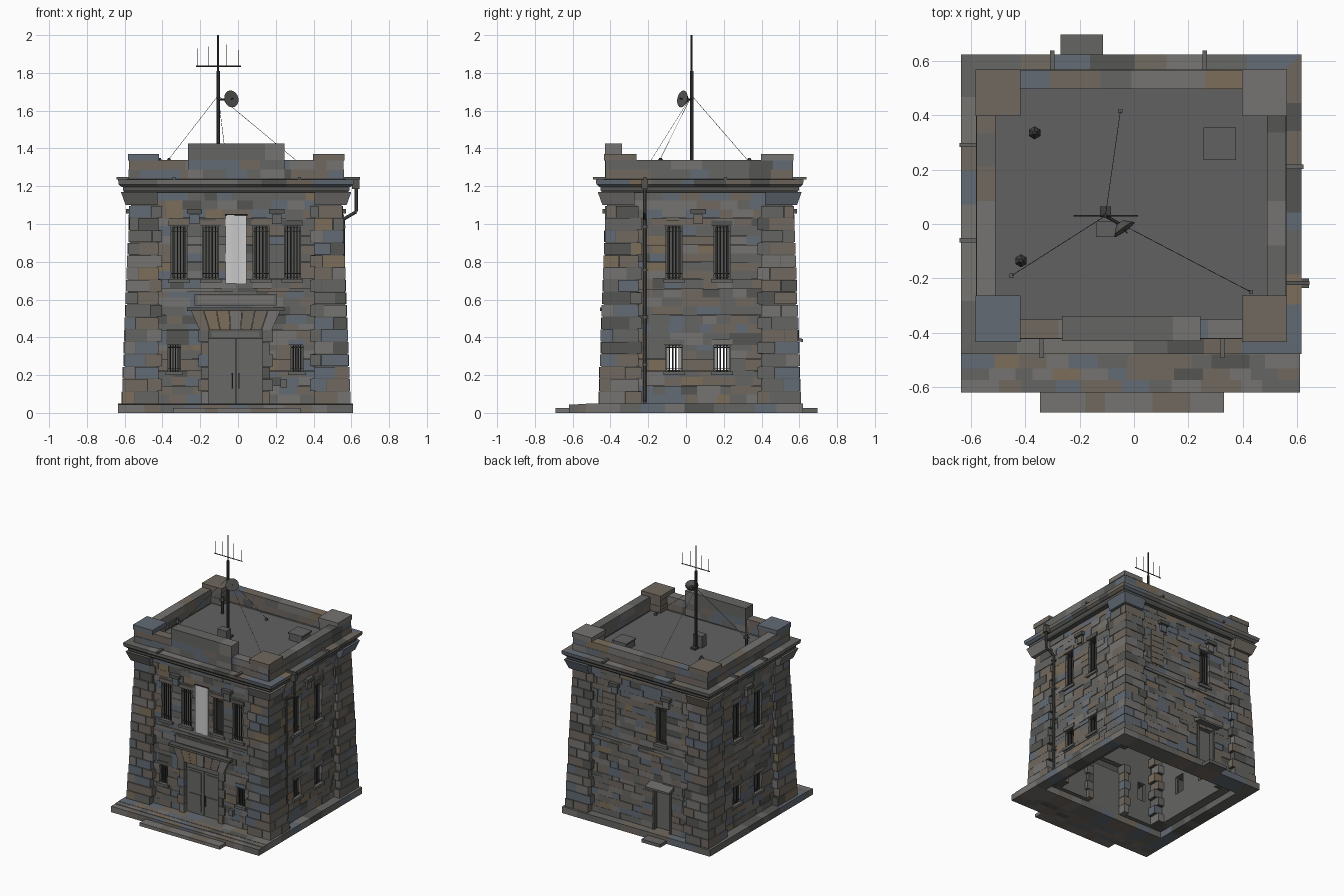
import bpy, bmesh, math, random
from mathutils import Vector, Matrix

if "Cube" in bpy.data.objects:
    bpy.data.objects.remove(bpy.data.objects["Cube"])
random.seed(7)

MATS = []
for n, c in [("grey_stone", (.13, .13, .125)), ("warm_stone", (.16, .14, .115)), ("slate_stone", (.125, .145, .175)),
             ("dark_stone", (.09, .09, .085)), ("pale_stone", (.18, .175, .165)), ("tan_stone", (.2, .155, .105)),
             ("roof_felt", (.12, .12, .12)), ("dark_metal", (.05, .05, .052)), ("door_paint", (.14, .14, .135)),
             ("cloth", (.75, .75, .74))]:
    m = bpy.data.materials.new(n)
    m.diffuse_color = (*c, 1)
    m.use_nodes = True
    m.node_tree.nodes["Principled BSDF"].inputs["Base Color"].default_value = m.diffuse_color
    MATS.append(m)
ROOF, METAL, DOOR, CLOTH = 6, 7, 8, 9


def stone():
    return random.choices(range(6), (6, 5, 4, 2, 4, 1))[0]


class Part:
    """Collects solids in one bmesh, then makes a named object."""
    def __init__(self, name):
        self.name, self.bm = name, bmesh.new()

    def prism(self, a, b, mat=None):
        # solid between two matching outlines
        mat = stone() if mat is None else mat
        va, vb = [self.bm.verts.new(p) for p in a], [self.bm.verts.new(p) for p in b]
        n = len(a)
        fs = [self.bm.faces.new(va[::-1]), self.bm.faces.new(vb)]
        fs += [self.bm.faces.new((va[i], va[(i + 1) % n], vb[(i + 1) % n], vb[i])) for i in range(n)]
        for f in fs:
            f.material_index = mat

    def box(self, x0, x1, y0, y1, z0, z1, mat=None):
        r = [(x0, y0), (x1, y0), (x1, y1), (x0, y1)]
        self.prism([(*p, z0) for p in r], [(*p, z1) for p in r], mat)

    def tube(self, p, q, r, r2=None, n=8, mat=METAL):
        p, q = Vector(p), Vector(q)
        d = q - p
        M = Matrix.Translation((p + q) / 2) @ d.to_track_quat('Z', 'Y').to_matrix().to_4x4()
        vs = bmesh.ops.create_cone(self.bm, cap_ends=True, segments=n, radius1=r,
                                   radius2=r if r2 is None else r2, depth=d.length, matrix=M)["verts"]
        for f in {f for v in vs for f in v.link_faces}:
            f.material_index = mat

    def done(self):
        bmesh.ops.recalc_face_normals(self.bm, faces=self.bm.faces)
        me = bpy.data.meshes.new(self.name)
        self.bm.to_mesh(me)
        self.bm.free()
        for m in MATS:
            me.materials.append(m)
        bpy.context.collection.objects.link(bpy.data.objects.new(self.name, me))


def place(side, u, d, z):
    # wall coordinates: along the wall, outward, up
    return {"front": (u, -.41 - d, z), "back": (u, .555 + d, z),
            "right": (.54 + d, u, z), "left": (-.56 - d, u, z)}[side]


def wbox(part, side, u0, u1, d0, d1, z0, z1, mat=None):
    a, b = place(side, u0, d0, z0), place(side, u1, d1, z1)
    lo, hi = [min(p) for p in zip(a, b)], [max(p) for p in zip(a, b)]
    part.box(lo[0], hi[0], lo[1], hi[1], lo[2], hi[2], mat)


def course(a, b, size):
    # cut a run into stones of uneven length
    n = max(1, round((b - a) / size))
    cuts = [a] + [a + (b - a) * (i + random.uniform(-.25, .25)) / n for i in range(1, n)] + [b]
    return list(zip(cuts, cuts[1:]))


# walls: openings per side as (u0, u1, z0, z1)
side_open = [(u, u + .085, z0, z1) for u in (-.105, .148) for z0, z1 in ((.71, .99), (.22, .36))]
openings = {"front": [(u, u + .085, .71, .99) for u in (-.355, -.187, .08, .245)]
            + [(-.37, -.305, .22, .36), (.28, .345, .22, .36)],
            "right": side_open, "left": side_open, "back": [(-.225, -.14, .71, .99)]}
doors = {"front": (-.16, .135, .05, .44), "back": (-.26, -.12, .05, .36)}
for side, wins in openings.items():
    holes = wins + ([doors[side]] if side in doors else [])
    u0, u1 = (-.45, .43) if side in ("front", "back") else (-.285, .43)
    # backing slab with openings
    core = Part(side + "_wall_core")
    us = sorted({u0, u1, *[h[0] for h in holes], *[h[1] for h in holes]})
    zs = sorted({.05, 1.18, *[h[2] for h in holes], *[h[3] for h in holes]})
    for a, b in zip(us, us[1:]):
        for c, d in zip(zs, zs[1:]):
            if not any(h[0] < (a + b) / 2 < h[1] and h[2] < (c + d) / 2 < h[3] for h in holes):
                wbox(core, side, a, b, -.09, -.006, c, d, 0)
    core.done()
    # facing stones
    face = Part(side + "_wall_stones")
    rows = [.05 + .0467 * i for i in range(25)]
    for e in {v for h in holes for v in h[2:]}:
        rows[min(range(25), key=lambda i: abs(rows[i] - e))] = e
    for c, d in zip(rows, rows[1:]):
        runs, cur = [], u0
        for h in sorted(h for h in holes if h[2] < (c + d) / 2 < h[3]):
            runs.append((cur, h[0]))
            cur = h[1]
        for a, b in runs + [(cur, u1)]:
            for s, t in course(a, b, .09):
                wbox(face, side, s, t, -.02, random.uniform(0, .006), c + .0005, d - .0005)
    face.done()
    # window frames, sills, lintels, bars and upper panes
    win = Part(side + "_windows")
    for a, b, c, d in wins:
        for s, t, lo, hi in ((a, a + .008, c, d), (b - .008, b, c, d), (a, b, c, c + .008), (a, b, d - .008, d)):
            wbox(win, side, s, t, -.07, -.015, lo, hi, 3)
        wbox(win, side, a - .015, b + .015, -.03, .018, c - .02, c, 0)
        wbox(win, side, a - .012, b + .012, -.03, .01, d, d + .028)
        if c > .5:
            wbox(win, side, a, b, -.06, -.05, c, d, 3)
        for i in range(1, 5):
            u = a + (b - a) * i / 5
            win.tube(place(side, u, -.008, c), place(side, u, -.008, d), .0035, n=6)
        for f in (.1, .9):
            wbox(win, side, a, b, -.012, -.006, c + (d - c) * f - .002, c + (d - c) * f + .002, METAL)
    win.done()
    # corbels under the frieze
    cor = Part(side + "_corbels")
    for u in (-.23, .205) if side in ("front", "back") else (.065,):
        wbox(cor, side, u - .026, u + .026, 0, .02, 1.0, 1.05)
        wbox(cor, side, u - .04, u + .04, 0, .032, 1.055, 1.08, 3)
    cor.done()
    # roof drain spouts
    sp = Part(side + "_spouts")
    for u in {"front": (-.34, .325), "back": (-.3, .26), "left": (-.06, .29), "right": (.21,)}[side]:
        wbox(sp, side, u - .008, u + .008, -.01, .082, 1.236, 1.25, 0)
    sp.done()

# corner piers, battered, with alternating stones and flared caps
CX, CY = -.01, .0725
for sx, nx in ((-1, "left"), (1, "right")):
    for sy, ny in ((-1, "front"), (1, "back")):
        p = Part(f"{ny}_{nx}_pier")

        def pbox(xi, xo, yi, yo, z0, z1, mat=None):
            xs, ys = sorted((CX + sx * xi, CX + sx * xo)), sorted((CY + sy * yi, CY + sy * yo))
            p.box(*xs, *ys, z0, z1, mat)
        for i in range(16):
            z0, z1, k = .05 + i * .0656, .05 + (i + 1) * .0656, i / 15
            xo, yo = .607 - .04 * k, .537 - .036 * k
            xi, yi = (.392, .325) if i % 2 else (.412, .305)
            pbox(xi + .008, xo - .01, yi + .008, yo - .01, z0, z1, 3)
            fx, fy = (.35, .62) if i % 2 else (.62, .35)
            mx = xi + (xo - xi) * (fx + random.uniform(-.08, .08))
            my = yi + (yo - yi) * (fy + random.uniform(-.08, .08))
            for a, b in ((xi, mx), (mx, xo)):
                for c, d in ((yi, my), (my, yo)):
                    e, g = random.uniform(0, .005), random.uniform(0, .005)
                    pbox(a, b - (e if b == xo else .002), c, d - (g if d == yo else .002), z0 + .001, z1 - .003)

        def rect(o, z):
            return [(CX + sx * x, CY + sy * y, z) for x, y in
                    ((.415, .345), (.58 + o, .345), (.58 + o, .51 + o), (.415, .51 + o))]
        p.prism(rect(.005, 1.1), rect(.03, 1.17))
        p.done()


def ring(name, profile, n, mat=None):
    # stone band around the building, mitred at the corners
    p = Part(name)
    c = [(-1, -1), (1, -1), (1, 1), (-1, 1)]

    def end(a, b, w, o, z):
        x, y = a[0] + (b[0] - a[0]) * w, a[1] + (b[1] - a[1]) * w
        ox, oy = [o if abs(v) > .999 else 0 for v in (x, y)]
        return CX + (.57 + ox) * x, CY + (.495 + oy) * y, z
    for i in range(4):
        a, b = c[i], c[(i + 1) % 4]
        for s, t in course(0, 1, 1 / n):
            p.prism(*[[end(a, b, w, o, z) for o, z in profile] for w in (s, t)], mat)
    p.done()


ring("cornice_bed", [(-.06, 1.165), (.02, 1.165), (.03, 1.18), (.03, 1.195), (-.06, 1.195)], 6, 3)
ring("cornice", [(-.06, 1.195), (.035, 1.195), (.052, 1.21), (.055, 1.235), (-.06, 1.24)], 8)
ring("parapet_low_course", [(-.07, 1.235), (0, 1.235), (0, 1.288), (-.07, 1.288)], 9)
ring("parapet_top_course", [(-.072, 1.288), (-.002, 1.288), (-.002, 1.34), (-.072, 1.34)], 8)
par = Part("parapet_blocks")
for x in (-.58, .4):
    for y in (-.43, .4):
        for z0, z1 in ((1.235, 1.285), (1.287, 1.335)):
            m = random.uniform(.05, .11)
            par.box(x + .004, x + m, y + .004, y + .161, z0, z1)
            par.box(x + m, x + .156, y + .004, y + .161, z0, z1)
        par.box(x - .003, x + .163, y - .003, y + .168, 1.335, 1.37)
for z0, z1, sz in ((1.24, 1.288, .1), (1.288, 1.34, .13), (1.34, 1.425, .125)):
    for s, t in course(-.265, .245, sz):
        par.box(s, t, -.43, -.338, z0, z1)
par.done()

# plinth ring, front terrace and steps
pl = Part("plinth_and_steps")
for y0, y1, h, sz in ((-.62, -.573, .045, .11), (-.573, -.53, .048, .09), (-.53, -.48, .05, .1), (-.48, -.35, .05, .1),
                      (.48, .62, .05, .12)):
    for s, t in course(-.635, .61, sz):
        pl.box(s, t, y0, y1, 0, h)
for x0, x1 in ((-.635, -.54), (.52, .61)):
    for s, t in course(-.35, .48, .12):
        pl.box(x0, x1, s, t, 0, .05)
for s, t in course(-.345, .33, .13):
    pl.box(s, t, -.692, -.62, 0, .025)
pl.box(-.27, -.113, .62, .697, 0, .025)
pl.done()

# front entrance
en = Part("front_entrance")
for i in range(6):
    z, w = .05 + i * .065, .05 if i % 2 else .035
    wbox(en, "front", -.16 - w, -.155, -.12, .018, z, z + .063)
    wbox(en, "front", .13, .135 + w, -.12, .018, z, z + .063)
for i in range(7):
    lo, hi = [(-.205 + .385 * k / 7, -.25 + .475 * k / 7) for k in (i, i + 1)]
    o = .03 if i == 3 else .022
    en.prism(*[[place("front", u, d, z) for u, z in ((lo[0] + .001, .44), (hi[0] - .001, .44),
             (hi[1] - .001, .54), (lo[1] + .001, .54))] for d in (-.02, o)])
wbox(en, "front", -.27, .245, 0, .045, .54, .558, 3)
wbox(en, "front", -.23, .205, 0, .016, .568, .63, 0)
wbox(en, "front", -.215, .19, 0, .02, .578, .62, 4)
for s, t in course(-.41, .39, .13):
    wbox(en, "front", s, t, 0, .012, .64, .66)
for s, t in course(-.41, .39, .13):
    wbox(en, "back", s, t, 0, .012, .64, .66)
wbox(en, "front", .225, .26, 0, .025, .135, .18, 0)
en.done()
dr = Part("front_double_door")
wbox(dr, "front", -.155, .13, -.05, -.01, .39, .44, 3)
wbox(dr, "front", -.14, .115, -.01, -.004, .402, .43, DOOR)
for a, b in ((-.155, -.014), (-.011, .13)):
    wbox(dr, "front", a, b, -.06, -.02, .05, .39, DOOR)
    for z0, z1 in ((.07, .2), (.22, .37)):
        wbox(dr, "front", a + .02, b - .02, -.02, -.014, z0, z1, DOOR)
for u in (-.03, .005):
    dr.tube(place("front", u, -.008, .13), place("front", u, -.008, .21), .004, n=6)
dr.done()
bd = Part("back_door_and_canopy")
wbox(bd, "back", -.255, -.125, -.06, -.025, .055, .355, DOOR)
for a, b in ((-.27, -.252), (-.128, -.11)):
    wbox(bd, "back", a, b, -.06, .012, .05, .37, 3)
bd.prism(*[[place("back", u, d, z) for d, z in ((0, .385), (.065, .375), (.065, .39), (0, .415))]
           for u in (-.29, -.09)], 0)
for i in range(6):  # walled-up window
    wbox(bd, "back", .2, .31, -.01, .009, .72 + i * .045, .763 + i * .045, 1)
bd.done()
# hanging cloth, gently waved
bn = Part("hanging_cloth")
wave = [.014 + .002 * math.sin(k * .8) for k in range(9)]
out = [(-.065 + .11 * k / 8, d) for k, d in enumerate(wave)]
out += [(u, d - .003) for u, d in reversed(out)]
bn.prism(*[[place("front", u, d, z) for u, d in out] for z in (.685, 1.05)], CLOTH)
bn.tube((-.07, -.424, 1.05), (.05, -.424, 1.05), .004)
bn.done()

# roof deck and fittings
rf = Part("roof_deck")
rf.box(-.55, .53, -.4, .54, 1.17, 1.222, ROOF)
rf.box(.262, .368, .242, .348, 1.222, 1.27, ROOF)
rf.box(.255, .375, .235, .355, 1.27, 1.28, ROOF)
rf.box(-.14, -.065, -.047, .01, 1.222, 1.31, ROOF)
rf.done()
vt = Part("roof_vents")
for x, y in ((-.365, .335), (-.415, -.135)):
    vt.tube((x, y, 1.22), (x, y, 1.325), .012)
    vt.tube((x, y, 1.32), (x, y, 1.35), .024, .006, 6)
vt.done()
ms = Part("mast_and_aerial")
mx, my = -.105, .03
ms.box(mx - .02, mx + .02, my - .005, my + .035, 1.222, 1.235, METAL)
ms.tube((mx, my, 1.22), (mx, my, 1.81), .009)
ms.tube((mx, my, 1.81), (mx, my, 2.0), .005)
ms.tube((-.222, my, 1.835), (.015, my, 1.835), .0035, n=6)
for x, h in ((-.213, 1.93), (-.155, 1.94), (-.06, 1.95), (.005, 1.92)):
    ms.tube((x, my, 1.83), (x, my, h), .0018, n=6)
for x, y in ((-.45, -.19), (.43, -.25), (-.05, .415)):
    ms.tube((mx, my, 1.68), (x, y, 1.235), .0011, n=4)
    ms.box(x - .008, x + .008, y - .008, y + .008, 1.22, 1.238, ROOF)
ms.done()
ds = Part("dish")
c, a = Vector((-.042, -.01, 1.66)), Vector((.57, -.8, .18)).normalized()
ds.tube((mx, my, 1.66), c - a * .008, .006)
ds.tube(c - a * .016, c, .018, .034, 16, 3)
ds.tube(c, c + a * .012, .034, .046, 16, 3)
ds.tube(c, c + a * .03, .003, n=6)
ds.done()

# downpipe with hopper
dp = Part("downpipe")
dp.box(.603, .643, -.235, -.2, 1.185, 1.235, 3)
dp.box(.55, .645, -.225, -.21, 1.235, 1.25, 3)
path = [(.626, -.218, 1.19), (.626, -.218, 1.065), (.558, -.218, 1.025), (.558, -.218, .065), (.59, -.218, .055)]
for p, q in zip(path, path[1:]):
    dp.tube(p, q, .0085, mat=3)
for z in (.25, .5, .75, .98):
    dp.box(.535, .57, -.231, -.205, z, z + .012, 3)
dp.done()
